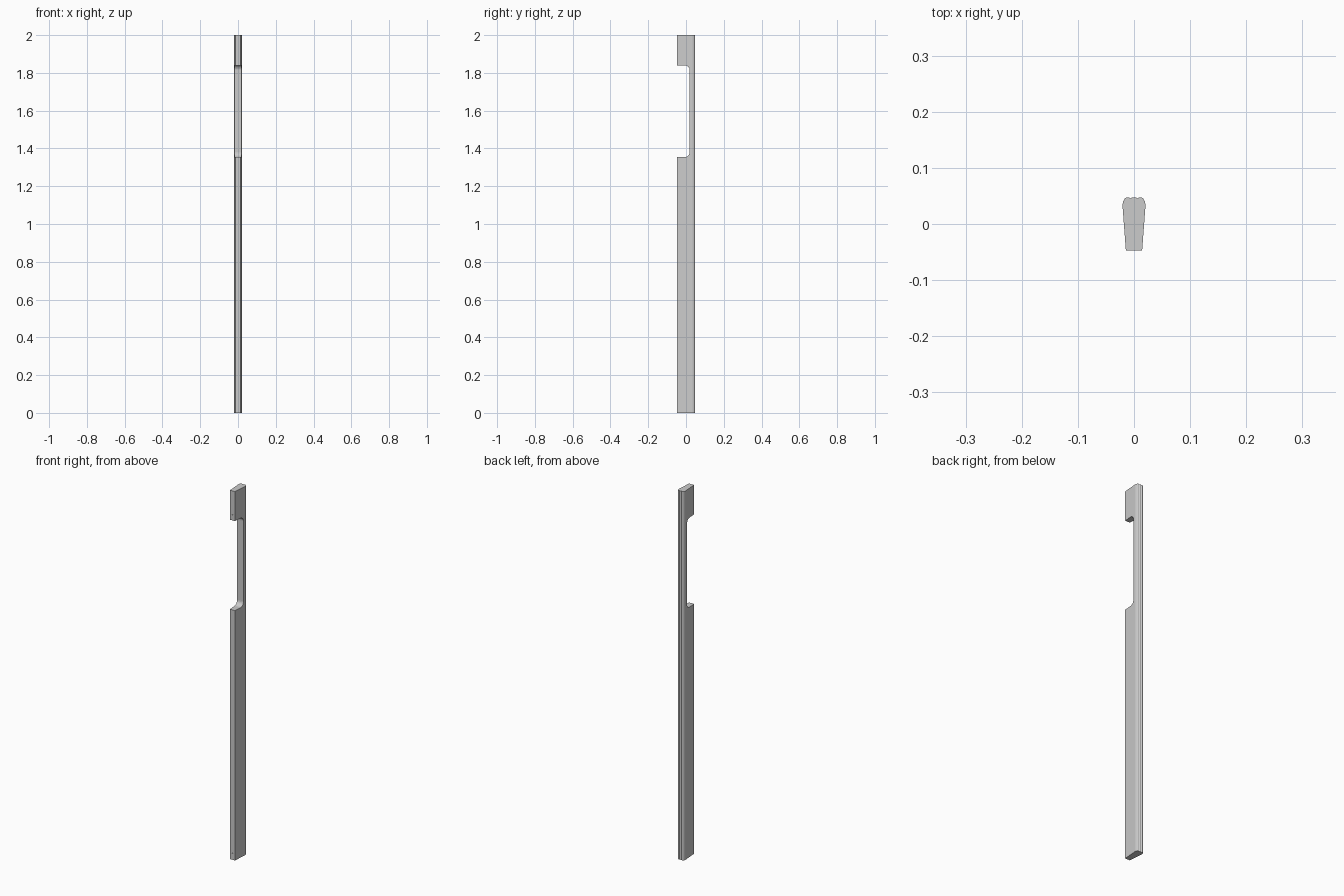
import bpy, bmesh, math

if "Cube" in bpy.data.objects:
    bpy.data.objects.remove(bpy.data.objects["Cube"])

def prism(name, pts, axis, lo, hi):
    """Extrude a 2D outline along z (points are x,y) or along x (points are y,z)."""
    bm = bmesh.new()
    place = (lambda p, t: (p[0], p[1], t)) if axis == 'z' else (lambda p, t: (t, p[0], p[1]))
    a = [bm.verts.new(place(p, lo)) for p in pts]
    b = [bm.verts.new(place(p, hi)) for p in pts]
    bm.faces.new(a[::-1])
    bm.faces.new(b)
    n = len(pts)
    for i in range(n):
        j = (i + 1) % n
        bm.faces.new((a[i], a[j], b[j], b[i]))
    bmesh.ops.recalc_face_normals(bm, faces=bm.faces)
    me = bpy.data.meshes.new(name)
    bm.to_mesh(me)
    bm.free()
    ob = bpy.data.objects.new(name, me)
    bpy.context.collection.objects.link(ob)
    return ob

def cut(target, cutter):
    m = target.modifiers.new(cutter.name, 'BOOLEAN')
    m.operation, m.solver, m.object = 'DIFFERENCE', 'EXACT', cutter
    cutter.hide_render = True
    cutter.hide_set(True)

# Tapered post section with rounded, lightly fluted back; mirrored in x
half = [(0.0145, -0.0475), (0.0205, 0.033), (0.0195, 0.040), (0.0165, 0.0455),
        (0.013, 0.0475), (0.009, 0.0475), (0.006, 0.0455), (0.003, 0.0475)]
section = half + [(-x, y) for x, y in reversed(half)]
post = prism("post", section, 'z', 0, 2)

# Long opening in the front with filleted inner corners
z0, z1, depth, r = 1.355, 1.84, 0.0195, 0.025
def fillet(cz, start):
    return [(depth - r + r * math.cos(math.radians(start + t)),
             cz + r * math.sin(math.radians(start + t))) for t in range(0, 91, 15)]
opening = [(-0.1, z0)] + fillet(z0 + r, -90) + fillet(z1 - r, 0) + [(-0.1, z1)]
cut(post, prism("opening_cutter", opening, 'x', -0.1, 0.1))

# Shallow grooves down the front face
groove = [(-0.004, -0.06), (0.004, -0.06), (0.004, -0.0445), (-0.004, -0.0445)]
for label, lo, hi in (("lower", 0.035, 1.245), ("upper", 1.87, 1.965)):
    cut(post, prism(label + "_groove_cutter", groove, 'z', lo, hi))
